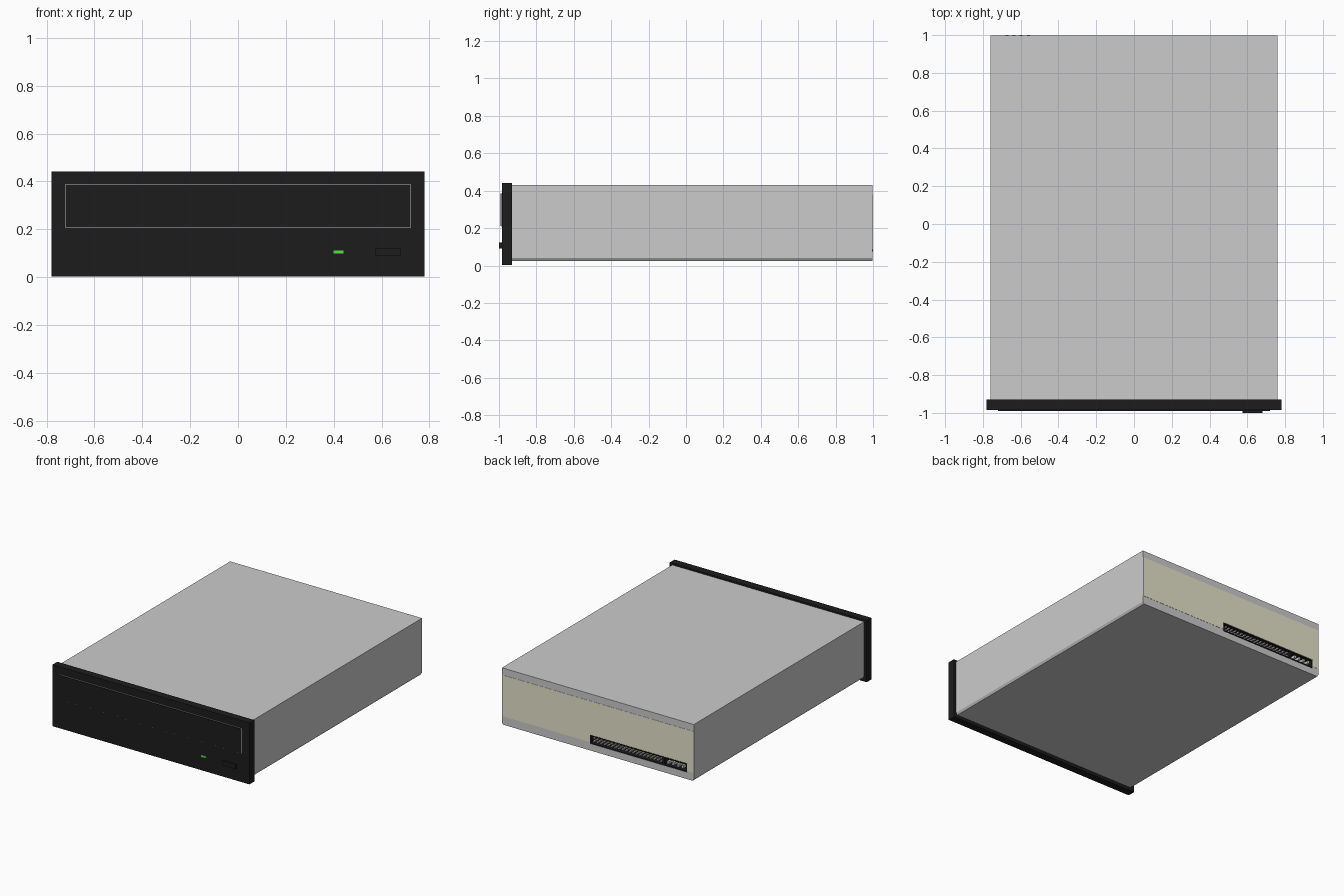
import bpy, bmesh
from mathutils import Vector

if "Cube" in bpy.data.objects:
    bpy.data.objects.remove(bpy.data.objects["Cube"])


def material(name, rgb):
    m = bpy.data.materials.new(name)
    m.diffuse_color = (*rgb, 1)
    m.use_nodes = True
    m.node_tree.nodes["Principled BSDF"].inputs["Base Color"].default_value = m.diffuse_color
    return m


BLACK = material("black_plastic", (0.012, 0.012, 0.012))
GREEN = material("green_light", (0.1, 0.75, 0.06))
BEIGE = material("beige_panel", (0.79, 0.77, 0.6))


def finish(name, bm, mat=None):
    bmesh.ops.recalc_face_normals(bm, faces=bm.faces)
    me = bpy.data.meshes.new(name)
    bm.to_mesh(me)
    bm.free()
    ob = bpy.data.objects.new(name, me)
    bpy.context.collection.objects.link(ob)
    if mat:
        me.materials.append(mat)
    return ob


def add_box(bm, x, y, z):
    verts = bmesh.ops.create_cube(bm, size=1)["verts"]
    lo, hi = Vector((x[0], y[0], z[0])), Vector((x[1], y[1], z[1]))
    for v in verts:
        v.co = (lo + hi) / 2 + Vector(c * s for c, s in zip(v.co, hi - lo))


def box(name, x, y, z, mat=None):
    bm = bmesh.new()
    add_box(bm, x, y, z)
    return finish(name, bm, mat)


def socket(name, x, y, z, wall, depth):
    """Black open housing: the back face is inset and pushed inwards."""
    bm = bmesh.new()
    add_box(bm, x, y, z)
    bm.normal_update()
    face = max(bm.faces, key=lambda f: f.calc_center_median().y)
    bmesh.ops.inset_region(bm, faces=[face], thickness=wall)
    inner = max((f for f in bm.faces if f.normal.y > 0.9), key=lambda f: f.calc_area())
    res = bmesh.ops.extrude_discrete_faces(bm, faces=[inner])
    for v in res["faces"][0].verts:
        v.co.y -= depth
    return finish(name, bm, BLACK)


# Metal case with small chamfers along the bottom, extruded front to back
bm = bmesh.new()
profile = [(-0.76, 0.04), (-0.75, 0.025), (0.75, 0.025), (0.76, 0.04), (0.76, 0.43), (-0.76, 0.43)]
face = bm.faces.new([bm.verts.new((x, -0.935, z)) for x, z in profile])
ext = bmesh.ops.extrude_face_region(bm, geom=[face])
for v in ext["geom"]:
    if isinstance(v, bmesh.types.BMVert):
        v.co.y = 0.997
case = finish("metal_case", bm)

# Beige rear panel, just proud of the case end
panel = box("rear_panel", (-0.757, 0.757), (0.99, 0.9985), (0.085, 0.38), BEIGE)

# Opening for the connectors
cutter = box("connector_cutter", (-0.708, 0.062), (0.93, 1.1), (0.073, 0.137))
cutter.hide_render = True
cutter.hide_set(True)
for ob in (case, panel):
    mod = ob.modifiers.new("connector_opening", "BOOLEAN")
    mod.operation = "DIFFERENCE"
    mod.solver = "EXACT"
    mod.object = cutter

# Rear sockets and their pins
socket("data_socket", (-0.52, 0.06), (0.935, 0.9985), (0.075, 0.135), 0.008, 0.045)
socket("power_socket", (-0.706, -0.52), (0.935, 0.9985), (0.075, 0.135), 0.01, 0.045)
bm = bmesh.new()
for i in range(20):
    for z in (0.094, 0.116):
        x = -0.495 + i * 0.0279
        add_box(bm, (x - 0.005, x + 0.005), (0.95, 0.994), (z - 0.005, z + 0.005))
finish("data_pins", bm)
bm = bmesh.new()
for i in range(4):
    x = -0.673 + i * 0.038
    add_box(bm, (x - 0.008, x + 0.008), (0.95, 1.0), (0.095, 0.115))
finish("power_pins", bm)

# Front bezel, disc tray door, button and indicator
box("front_bezel", (-0.78, 0.78), (-0.985, -0.93), (0.002, 0.442), BLACK)
box("tray_gap", (-0.723, 0.723), (-0.986, -0.98), (0.207, 0.388))
box("tray_door", (-0.72, 0.72), (-0.991, -0.98), (0.21, 0.385), BLACK)
box("eject_button", (0.575, 0.68), (-1.0, -0.98), (0.09, 0.122), BLACK)
box("indicator_light", (0.4, 0.44), (-0.988, -0.98), (0.099, 0.112), GREEN)
